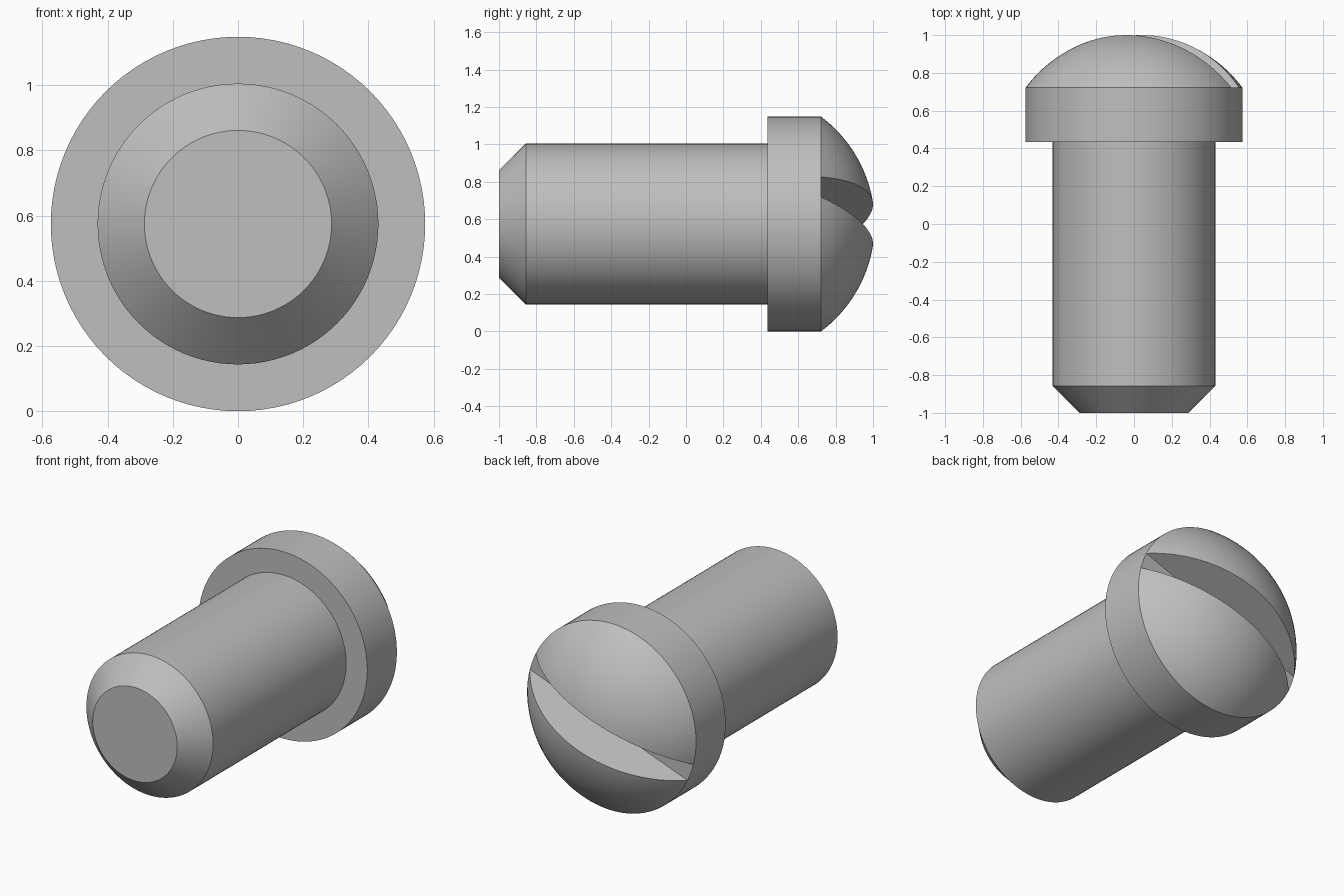
import bpy, bmesh
from math import sin, cos, asin, radians, pi
from mathutils import Vector

cube = bpy.data.objects.get("Cube")
if cube:
    bpy.data.objects.remove(cube)

U = 0.287            # design unit: the head is four units wide
AXIS_Z = 2 * U       # height of the centre line
RIM = 6 * U - 1      # where the dome meets the collar
SEGMENTS = 96

steel = bpy.data.materials.new("grey steel")
steel.use_nodes = True
GREY = (0.52, 0.52, 0.52, 1)
steel.diffuse_color = GREY
steel.node_tree.nodes["Principled BSDF"].inputs["Base Color"].default_value = GREY


def lathe(profile):
    """Turn (radius, y) points around the y axis."""
    bm = bmesh.new()
    verts = [bm.verts.new((r, y, 0)) for r, y in profile]
    edges = [bm.edges.new(pair) for pair in zip(verts, verts[1:])]
    bmesh.ops.spin(bm, geom=verts + edges, cent=(0, 0, 0), axis=(0, 1, 0),
                   angle=2 * pi, steps=SEGMENTS, use_duplicate=False)
    bmesh.ops.remove_doubles(bm, verts=bm.verts, dist=1e-5)
    return bm


def finish(bm, name):
    bmesh.ops.recalc_face_normals(bm, faces=bm.faces)
    # An open shell may come out reversed, so check its outermost back face
    last = max(bm.faces, key=lambda f: f.calc_center_median().y)
    if last.normal.y < 0:
        bmesh.ops.reverse_faces(bm, faces=bm.faces)
    mesh = bpy.data.meshes.new(name)
    bm.to_mesh(mesh)
    bm.free()
    mesh.materials.append(steel)
    obj = bpy.data.objects.new(name, mesh)
    obj.location.z = AXIS_Z
    bpy.context.collection.objects.link(obj)
    bpy.ops.object.select_all(action='DESELECT')
    obj.select_set(True)
    bpy.context.view_layer.objects.active = obj
    bpy.ops.object.shade_smooth_by_angle(angle=radians(30))


# Chamfered shank and collar; the collar's back face is the slot floor
outline = [(0, 0), (1, 0), (1.5, 0.5), (1.5, 5), (2, 5), (2, 6), (0, 6)]
finish(lathe([(r * U, y * U - 1) for r, y in outline]), "shank_and_collar")

# Domed head, split into two lobes by a tilted, flared slot
TILT = radians(20.3)
FLARE = 0.2
RADIUS = 2.5 * U
along = Vector((cos(TILT), 0, sin(TILT)))
across = Vector((-sin(TILT), 0, cos(TILT)))
rim_angle = asin(0.8)
for name, side in (("upper_lobe", 1), ("lower_lobe", -1)):
    arc = [rim_angle * i / 20 for i in range(21)]
    bm = lathe([(RADIUS * sin(a), RIM - 1.5 * U + RADIUS * cos(a)) for a in arc])
    cut = bmesh.ops.bisect_plane(
        bm, geom=bm.verts[:] + bm.edges[:] + bm.faces[:], dist=1e-6,
        plane_co=across * side * 0.2 * U + Vector((0, RIM, 0)),
        plane_no=across * side - Vector((0, FLARE, 0)), clear_inner=True)
    wall = [v for v in cut["geom_cut"] if isinstance(v, bmesh.types.BMVert)]
    bm.faces.new(sorted(wall, key=lambda v: v.co.dot(along)))
    finish(bm, name)
